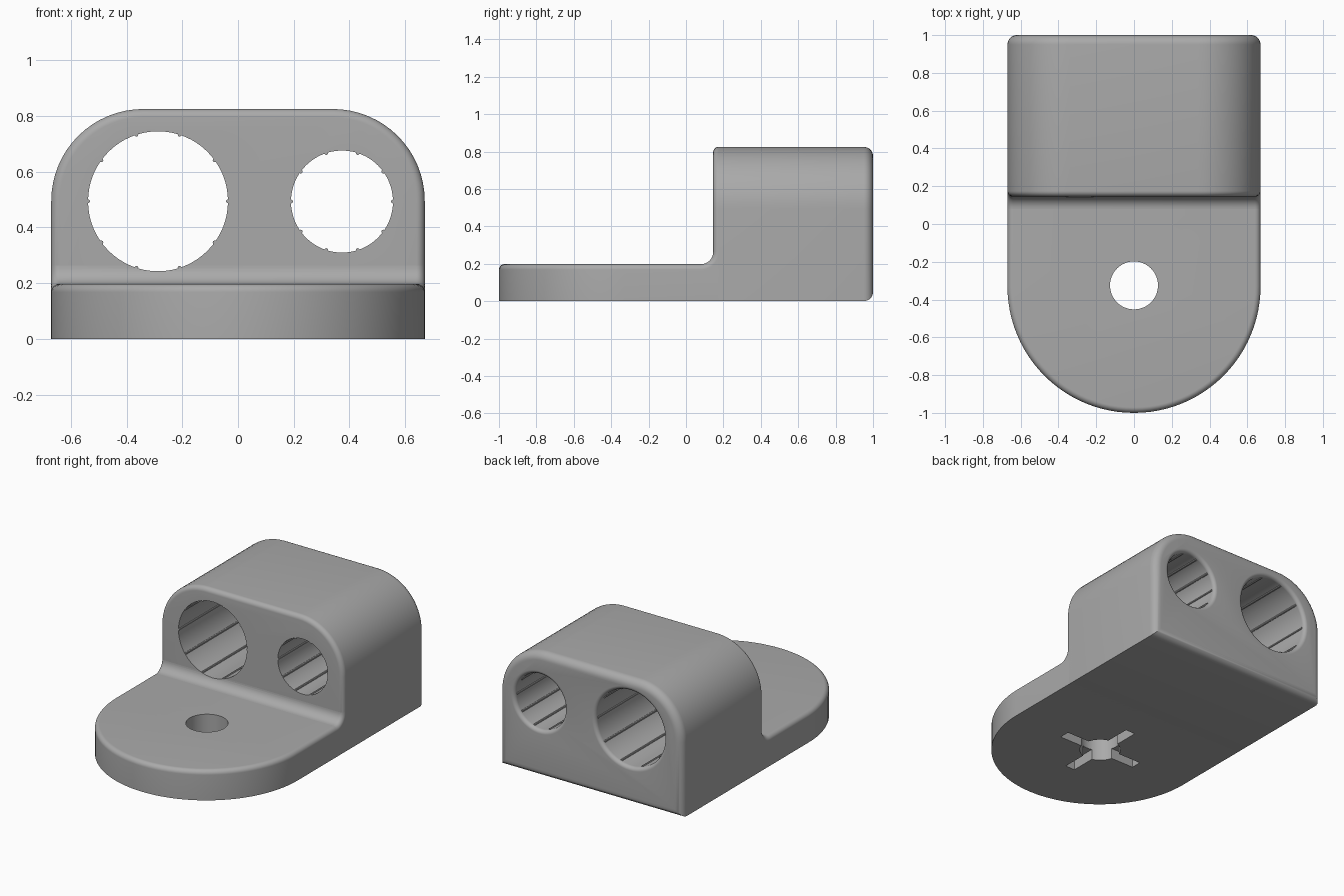
import bpy, bmesh
from math import sin, cos, pi, radians

cube = bpy.data.objects.get("Cube")
if cube:
    bpy.data.objects.remove(cube)

grey = bpy.data.materials.new("mid grey plastic")
grey.use_nodes = True
GREY = (0.4, 0.4, 0.4, 1)
grey.diffuse_color = GREY
grey.node_tree.nodes["Principled BSDF"].inputs["Base Color"].default_value = GREY

W, H, CORNER = 0.67, 0.825, 0.33      # half width, block height, top corner radius
STEP_Y, STEP_Z, FILLET = 0.145, 0.198, 0.065
EDGE, BACK_EDGE, SEG = 0.03, 0.05, 8


def arc(cx, cy, r, a, b, n):
    """Points on an arc from angle a to b in degrees."""
    return [(cx + r * cos(radians(a + (b - a) * i / n)),
             cy + r * sin(radians(a + (b - a) * i / n))) for i in range(n + 1)]


def loft(name, rings):
    """Capped skin through a list of equal-length closed rings."""
    bm = bmesh.new()
    rows = [[bm.verts.new(p) for p in ring] for ring in rings]
    n = len(rows[0])
    for a, b in zip(rows, rows[1:]):
        for i in range(n):
            j = (i + 1) % n
            bm.faces.new((a[i], a[j], b[j], b[i]))
    bm.faces.new(rows[0])
    bm.faces.new(rows[-1])
    bmesh.ops.recalc_face_normals(bm, faces=bm.faces)
    me = bpy.data.meshes.new(name)
    bm.to_mesh(me)
    bm.free()
    me.materials.append(grey)
    ob = bpy.data.objects.new(name, me)
    bpy.context.collection.objects.link(ob)
    return ob


def rounding(r):
    """(inset, distance before the end face) pairs for a rounded edge, ending at the face."""
    return [(r * (1 - cos(pi / 2 * i / SEG)), r * (1 - sin(pi / 2 * i / SEG)))
            for i in range(SEG + 1)]


def cut(ob, cutters):
    for c in cutters:
        mod = ob.modifiers.new("cut", "BOOLEAN")
        mod.operation, mod.solver, mod.object = "DIFFERENCE", "EXACT", c
    dg = bpy.context.evaluated_depsgraph_get()
    me = bpy.data.meshes.new_from_object(ob.evaluated_get(dg))
    ob.modifiers.clear()
    ob.data = me


# Block: arched section with rounded front and back edges
def block_ring(d, y):
    r = CORNER - d
    pts = [(-W + d, d), (W - d, d)]
    pts += arc(W - CORNER, H - CORNER, r, 0, 90, 16)
    pts += arc(CORNER - W, H - CORNER, r, 90, 180, 16)
    return [(x, y, z) for x, z in pts]


front = [block_ring(d, STEP_Y + e) for d, e in reversed(rounding(EDGE))]
back = [block_ring(d, 1 - e) for d, e in rounding(BACK_EDGE)]
block = loft("block", front + back)


# Base plate: round-nosed plan with a rounded top rim
def base_ring(d, z):
    pts = [(W - d, 0.2), (d - W, 0.2)] + arc(0, W - 1, W - d, 180, 360, 48)
    return [(x, y, z) for x, y in pts]


base = loft("base_plate", [base_ring(0, 0)] +
            [base_ring(d, STEP_Z - e) for d, e in rounding(EDGE)])


# Concave fillet where the block rises from the base, with rounded ends
def fillet_ring(d, x):
    pts = arc(STEP_Y - FILLET, STEP_Z + FILLET, FILLET + d, -90, 0, 10)
    pts += [(0.2, STEP_Z + FILLET), (0.2, 0.1), (STEP_Y - FILLET, 0.1)]
    return [(x, y, z) for y, z in pts]


ends = rounding(EDGE)
fillet = loft("step_fillet", [fillet_ring(d, e - W) for d, e in reversed(ends)] +
              [fillet_ring(d, W - e) for d, e in ends])

# Bores: straight from the front, flared at the back, with ten thin ribs inside
FLARE = 0.025
bores = []
ribs = []
for side, cx, cz, r in (("large", -0.287, 0.494, 0.251), ("small", 0.373, 0.493, 0.183)):
    stations = [(0, r)] + [(1 - e, r + d) for d, e in rounding(FLARE)]
    stations.append((1.1, r + FLARE))
    bores.append(loft(side + "_bore_cutter", [
        [(x, y, z) for x, z in arc(cx, cz, q, 0, 360, 64)[:-1]] for y, q in stations]))
    for i in range(10):
        a = 2 * pi * i / 10
        px, pz = cx + r * cos(a), cz + r * sin(a)
        ribs.append(loft(f"{side}_bore_rib_{i + 1}", [
            [(x, y, z) for x, z in arc(px, pz, 0.007, 0, 360, 8)[:-1]]
            for y in (STEP_Y + 0.002, 1 - FLARE)]))

# Screw hole with a cross-shaped recess underneath
hole = loft("screw_hole_cutter", [
    [(x, y, z) for x, y in arc(0, -0.325, 0.127, 0, 360, 48)[:-1]] for z in (-0.1, 0.4)])


def slot(name, hx, hy):
    corners = [(-hx, -hy), (hx, -hy), (hx, hy), (-hx, hy)]
    return loft(name, [[(x, y - 0.325, z) for x, y in corners] for z in (-0.1, 0.07)])


slots = [slot("slot_cutter_x", 0.29, 0.035), slot("slot_cutter_y", 0.035, 0.29)]

cut(block, bores)
cut(fillet, bores[:1])
cut(base, [hole] + slots)
for c in bores + slots + [hole]:
    bpy.data.objects.remove(c)

# Smooth curved surfaces, keep hard edges
bpy.ops.object.select_all(action="DESELECT")
for ob in [block, base, fillet] + ribs:
    ob.select_set(True)
bpy.context.view_layer.objects.active = block
bpy.ops.object.shade_smooth_by_angle(angle=radians(30))
